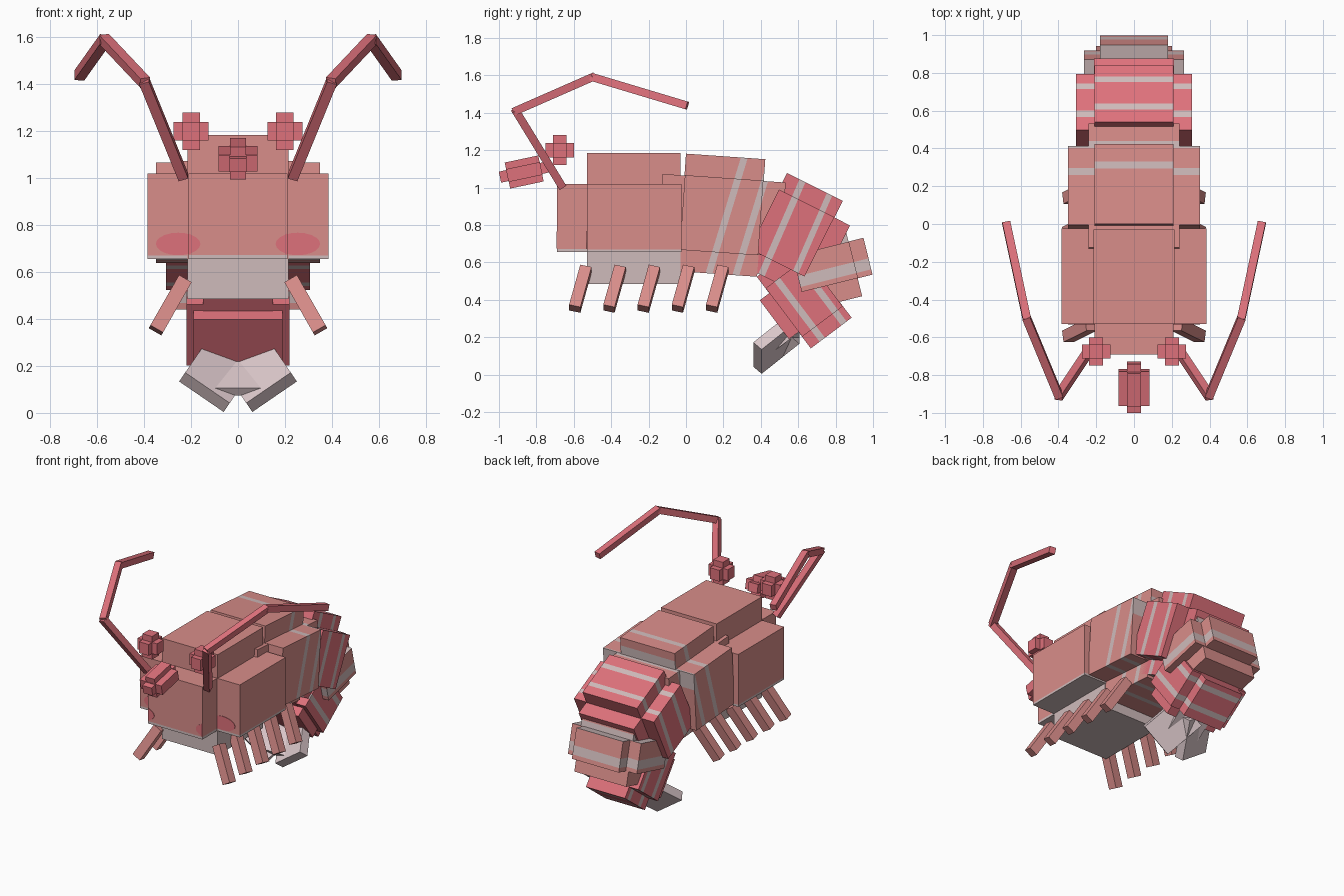
import bpy, bmesh, math
from mathutils import Matrix, Vector

if "Cube" in bpy.data.objects:
    bpy.data.objects.remove(bpy.data.objects["Cube"])


def material(name, rgb):
    m = bpy.data.materials.new(name)
    lin = [(c / 255 / 12.92) if c < 11 else ((c / 255 + 0.055) / 1.055) ** 2.4 for c in rgb]
    m.diffuse_color = (*lin, 1)
    m.use_nodes = True
    m.node_tree.nodes["Principled BSDF"].inputs["Base Color"].default_value = m.diffuse_color
    return m


SHELL = material("dusty_pink_shell", (217, 141, 138))
RED = material("rose_red", (222, 113, 123))
PALE = material("pale_grey", (207, 187, 187))
TAIL = material("pale_pink_tail", (220, 200, 203))


def finish(name, bm, mats):
    bmesh.ops.recalc_face_normals(bm, faces=bm.faces)
    me = bpy.data.meshes.new(name)
    bm.to_mesh(me)
    bm.free()
    for m in mats:
        me.materials.append(m)
    ob = bpy.data.objects.new(name, me)
    bpy.context.collection.objects.link(ob)
    return ob


def box(name, size, matrix, mat, bands=()):
    """Box with pale bands; each band is (point, normal, half width)."""
    bm = bmesh.new()
    bmesh.ops.create_cube(bm, size=1, matrix=matrix @ Matrix.Diagonal((*size, 1)))
    for p, n, hw in bands:
        for s in (-hw, hw):
            bmesh.ops.bisect_plane(bm, geom=bm.verts[:] + bm.edges[:] + bm.faces[:],
                                   plane_co=p + n * s, plane_no=n)
    for f in bm.faces:
        c = f.calc_center_median()
        if any(abs((c - p).dot(n)) < hw + 1e-5 for p, n, hw in bands):
            f.material_index = 1
    return finish(name, bm, [mat, PALE])


def span(name, lo, hi, mat, bands=()):
    lo, hi = Vector(lo), Vector(hi)
    return box(name, hi - lo, Matrix.Translation((lo + hi) / 2), mat, bands)


def frame(origin, x, y, z):
    m = Matrix((x, y, z)).transposed().to_4x4()
    m.translation = origin
    return m


def rod(name, a, b, thick, mat, side=Vector((0, 1, 0)), over=0.0):
    a, b = Vector(a), Vector(b)
    z = (b - a).normalized()
    y = (side - z * side.dot(z)).normalized()
    return box(name, (thick, thick, (b - a).length + over),
               frame((a + b) / 2, y.cross(z), y, z), mat)


# Head: tall core, wide cheeks and a narrow face, pale below
def low_band(top):
    return [(Vector((0, 0, top - 0.5)), Vector((0, 0, 1)), 0.5)]


span("head_core", (-0.215, -0.53, 0.485), (0.215, -0.03, 1.185), SHELL, low_band(0.655))
span("head_cheeks", (-0.385, -0.53, 0.655), (0.385, -0.025, 1.02), SHELL, low_band(0.67))
span("head_face", (-0.21, -0.69, 0.655), (0.21, -0.2, 1.02), SHELL, low_band(0.672))


# Blush patches on the cheeks and the face
def blush(name, side, y, lo, hi):
    bm = bmesh.new()
    pts = []
    for i in range(20):
        a = 2 * math.pi * i / 20
        x = min(max(0.255 + 0.095 * math.cos(a), lo), hi)
        pts.append(bm.verts.new((side * x, y, 0.72 + 0.048 * math.sin(a))))
    f = bm.faces.new(pts)
    bmesh.ops.dissolve_degenerate(bm, dist=1e-5, edges=bm.edges[:])
    ext = bmesh.ops.extrude_face_region(bm, geom=bm.faces[:])
    vs = [v for v in ext["geom"] if isinstance(v, bmesh.types.BMVert)]
    bmesh.ops.translate(bm, verts=vs, vec=(0, 0.006, 0))
    finish(name, bm, [RED])


for s, tag in ((-1, "left"), (1, "right")):
    blush("cheek_blush_" + tag, s, -0.533, 0.2, 0.4)
    blush("face_blush_" + tag, s, -0.693, 0.1, 0.209)

# Curling body: each segment is a tall core, a wide box and a long inner box
# name, centre (y, z), pitch, colour, core, wide, long, band tilt, bands (y, z, half width)
SEGMENTS = [
    ("chest", (0.19, 0.852), -4, SHELL, (0.42, 0.425, 0.63), (0.70, 0.42, 0.40),
     (0.48, 0.66, 0.396), -17, [(0.315, 1.17, 0.018), (0.425, 1.05, 0.018)]),
    ("abdomen", (0.566, 0.757), -26.6, RED, (0.42, 0.333, 0.55), (0.615, 0.33, 0.355),
     (0.425, 0.52, 0.351), -23.5, [(0.62, 1.03, 0.018), (0.77, 0.97, 0.016)]),
    ("rump", (0.745, 0.576), -76, SHELL, (0.36, 0.203, 0.47), (0.53, 0.20, 0.31),
     (0.40, 0.40, 0.306), -76, [(0.755, 0.535, 0.03), (0.716, 0.692, 0.02)]),
    ("tail_base", (0.632, 0.4135), -143, RED, (0.30, 0.273, 0.48), (0.44, 0.27, 0.325),
     (0.38, 0.40, 0.26), -143, [(0.70, 0.465, 0.018), (0.584, 0.378, 0.018)]),
]
for name, (cy, cz), pitch, mat, core, wide, long, tilt, bands in SEGMENTS:
    m = Matrix.Translation((0, cy, cz)) @ Matrix.Rotation(math.radians(pitch), 4, 'X')
    t = math.radians(tilt)
    n = Vector((0, math.cos(t), math.sin(t)))
    bl = [(Vector((0, y, z)), n, hw) for y, z, hw in bands]
    for part, size in (("core", core), ("sides", wide), ("joint", long)):
        box(f"{name}_{part}", size, m, mat, bl)

# Tail fan: two splayed plates and a middle plate
for s, tag in ((-1, "left"), (1, "right")):
    w = Vector((0.825 * s, 0, 0.565))
    l = Vector((-0.455 * s, 0.72, 0.53))
    l = (l - w * l.dot(w)).normalized()
    n = w.cross(l) * s
    corner = Vector((0.225 * s, 0.36, 0.172))
    mid = corner - w * 0.115 + l * 0.14 - n * 0.032
    box("tail_fan_" + tag, (0.23, 0.28, 0.064), frame(mid, w, l, n), TAIL)
m = Matrix.Translation((0, 0.51, 0.18)) @ Matrix.Rotation(math.radians(37), 4, 'X')
box("tail_fan_middle", (0.24, 0.30, 0.04), m, TAIL)

for s, tag in ((-1, "left"), (1, "right")):
    # Legs: five slanted pairs
    for i in range(5):
        y = 0.183 * i
        rod(f"leg_{tag}_{i + 1}", (0.228 * s, -0.535 + y, 0.566), (0.35 * s, -0.595 + y, 0.352),
            0.062, SHELL)
    # Antennae: three jointed rods
    pts = [(0.235, -0.665, 1.01), (0.398, -0.91, 1.41), (0.568, -0.5, 1.59), (0.675, 0.0, 1.44)]
    pts = [(s * x, y, z) for x, y, z in pts]
    for i in range(3):
        rod(f"antenna_{tag}_{i + 1}", pts[i], pts[i + 1], 0.043, RED, Vector((1, 0, 0)), 0.015)
    # Eyes: three crossed blocks
    for axis in range(3):
        size = [0.074, 0.074, 0.078]
        size[axis] = 0.16 if axis == 2 else 0.15
        box(f"eye_{tag}_{'xyz'[axis]}", size, Matrix.Translation((0.2 * s, -0.675, 1.2)), RED)

# Nose: crossed blocks tipped forward
m = Matrix.Translation((0, -0.865, 1.083)) @ Matrix.Rotation(math.radians(12), 4, 'X')
for part, size in (("wide", (0.166, 0.185, 0.07)), ("tall", (0.07, 0.183, 0.142)),
                   ("long", (0.072, 0.265, 0.06))):
    box("nose_" + part, size, m, RED)
